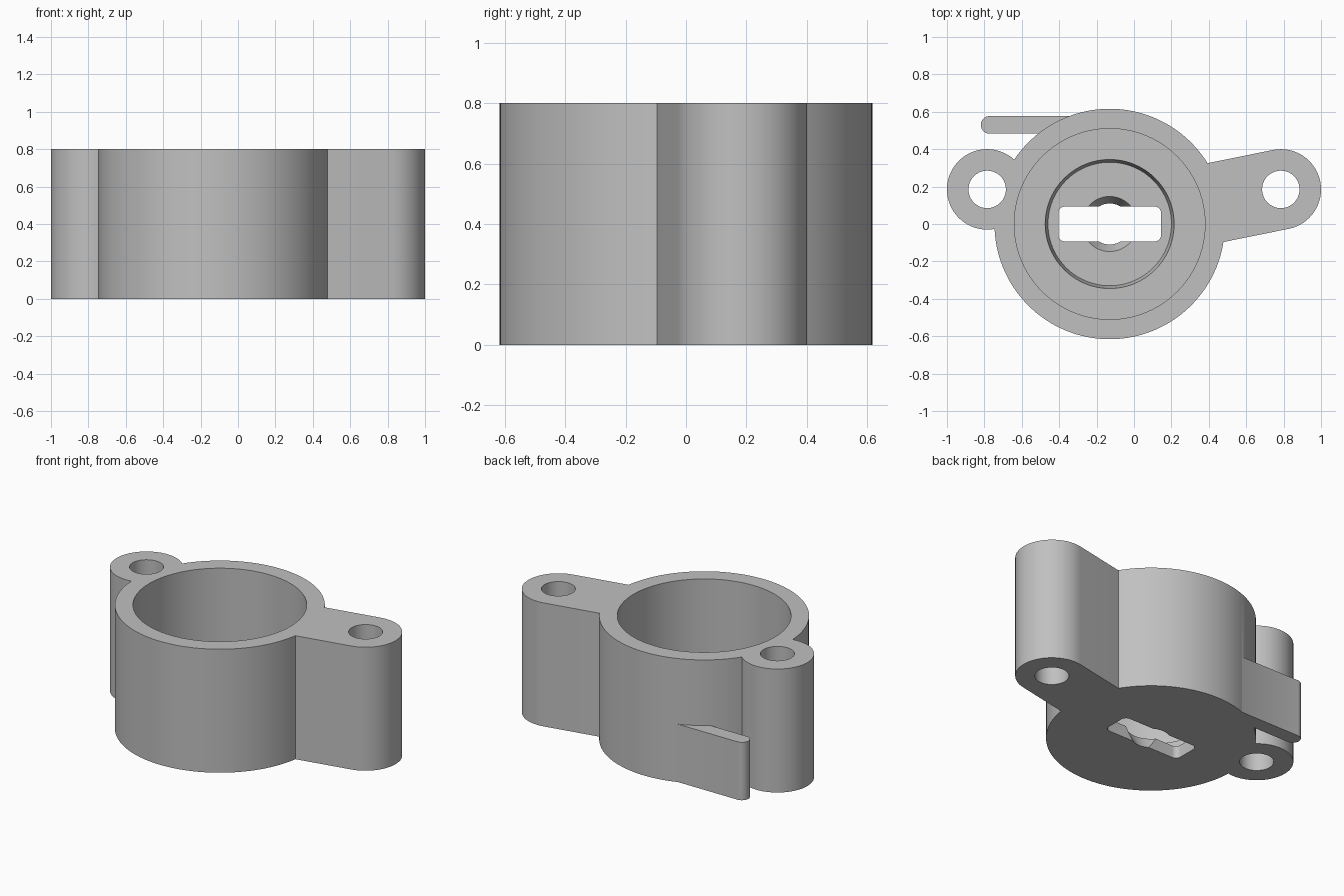
import bpy, bmesh
from math import cos, sin, pi, atan2
from mathutils import Vector

if "Cube" in bpy.data.objects:
    bpy.data.objects.remove(bpy.data.objects["Cube"], do_unlink=True)

HEIGHT = 0.8
BODY = Vector((-0.13, 0))
EARS = [Vector((-0.785, 0.185)), Vector((0.785, 0.185))]
EAR_R = 0.215

grey = bpy.data.materials.new("matte grey")
grey.use_nodes = True
colour = (0.53, 0.53, 0.53, 1)
grey.diffuse_color = colour
grey.node_tree.nodes["Principled BSDF"].inputs["Base Color"].default_value = colour


def make(name, bm):
    bmesh.ops.recalc_face_normals(bm, faces=bm.faces)
    mesh = bpy.data.meshes.new(name)
    bm.to_mesh(mesh)
    bm.free()
    mesh.materials.append(grey)
    ob = bpy.data.objects.new(name, mesh)
    bpy.context.collection.objects.link(ob)
    return ob


def cone(name, centre, r_low, r_high, z0, z1, sides=96):
    """Straight or tapered round solid."""
    bm = bmesh.new()
    rings = [[bm.verts.new((centre.x + r * cos(2 * pi * i / sides),
                            centre.y + r * sin(2 * pi * i / sides), z))
              for i in range(sides)] for r, z in ((r_low, z0), (r_high, z1))]
    for ring in rings:
        bm.faces.new(ring)
    for i in range(sides):
        j = (i + 1) % sides
        bm.faces.new((rings[0][i], rings[0][j], rings[1][j], rings[1][i]))
    return make(name, bm)


def prism(name, outline, z0, z1):
    """Flat outline pulled up from z0 to z1."""
    bm = bmesh.new()
    face = bm.faces.new([bm.verts.new((x, y, z0)) for x, y in outline])
    top = bmesh.ops.extrude_face_region(bm, geom=[face])["geom"]
    moved = [v for v in top if isinstance(v, bmesh.types.BMVert)]
    bmesh.ops.translate(bm, verts=moved, vec=(0, 0, z1 - z0))
    return make(name, bm)


def arc(centre, r, start, end, steps):
    return [(centre.x + r * cos(start + (end - start) * i / steps),
             centre.y + r * sin(start + (end - start) * i / steps))
            for i in range(steps + 1)]


def bar(name, root, tip, r, z0, z1):
    """Straight arm with a round tip."""
    d = (tip - root).normalized()
    side = Vector((-d.y, d.x)) * r
    a = atan2(d.y, d.x)
    outline = [tuple(root + side), tuple(root - side)]
    return prism(name, outline + arc(tip, r, a - pi / 2, a + pi / 2, 32), z0, z1)


def combine(target, other, operation):
    mod = target.modifiers.new(operation.title(), "BOOLEAN")
    mod.operation, mod.solver, mod.object = operation, "EXACT", other
    bpy.context.view_layer.objects.active = target
    bpy.ops.object.modifier_apply(modifier=mod.name)
    bpy.data.objects.remove(other, do_unlink=True)


# Round housing with its two screw ears and the low rear tab
housing = cone("housing", BODY, 0.616, 0.616, 0, HEIGHT, 128)
combine(housing, cone("right_ear", EARS[0], EAR_R, EAR_R, 0, HEIGHT), "UNION")
combine(housing, bar("left_ear", BODY, EARS[1], EAR_R, 0, HEIGHT), "UNION")
combine(housing, bar("rear_tab", Vector((-0.2, 0.53)), Vector((-0.772, 0.53)),
                     0.047, 0, 0.375), "UNION")

# Main bore, tapered recess in its floor, and countersunk centre hole
combine(housing, cone("bore", BODY, 0.51, 0.51, 0.16, 1), "DIFFERENCE")
combine(housing, cone("recess", BODY, 0.33, 0.345, 0.08, 0.161), "DIFFERENCE")
combine(housing, cone("centre_hole", BODY, 0.105, 0.152, -0.01, 0.09), "DIFFERENCE")

# Rounded rectangular slot through the floor
outline = []
for k, (sx, sy) in enumerate(((1, 1), (-1, 1), (-1, -1), (1, -1))):
    corner = BODY + Vector((sx * 0.24, sy * 0.058))
    outline += arc(corner, 0.035, k * pi / 2, (k + 1) * pi / 2, 8)
combine(housing, prism("slot", outline, -0.1, 0.3), "DIFFERENCE")

# Screw holes
for ear in EARS:
    combine(housing, cone("screw_hole", ear, 0.1, 0.1, -0.1, 1, 64), "DIFFERENCE")

bpy.ops.object.select_all(action="DESELECT")
housing.select_set(True)
bpy.context.view_layer.objects.active = housing
bpy.ops.object.shade_smooth_by_angle(angle=pi / 6)
